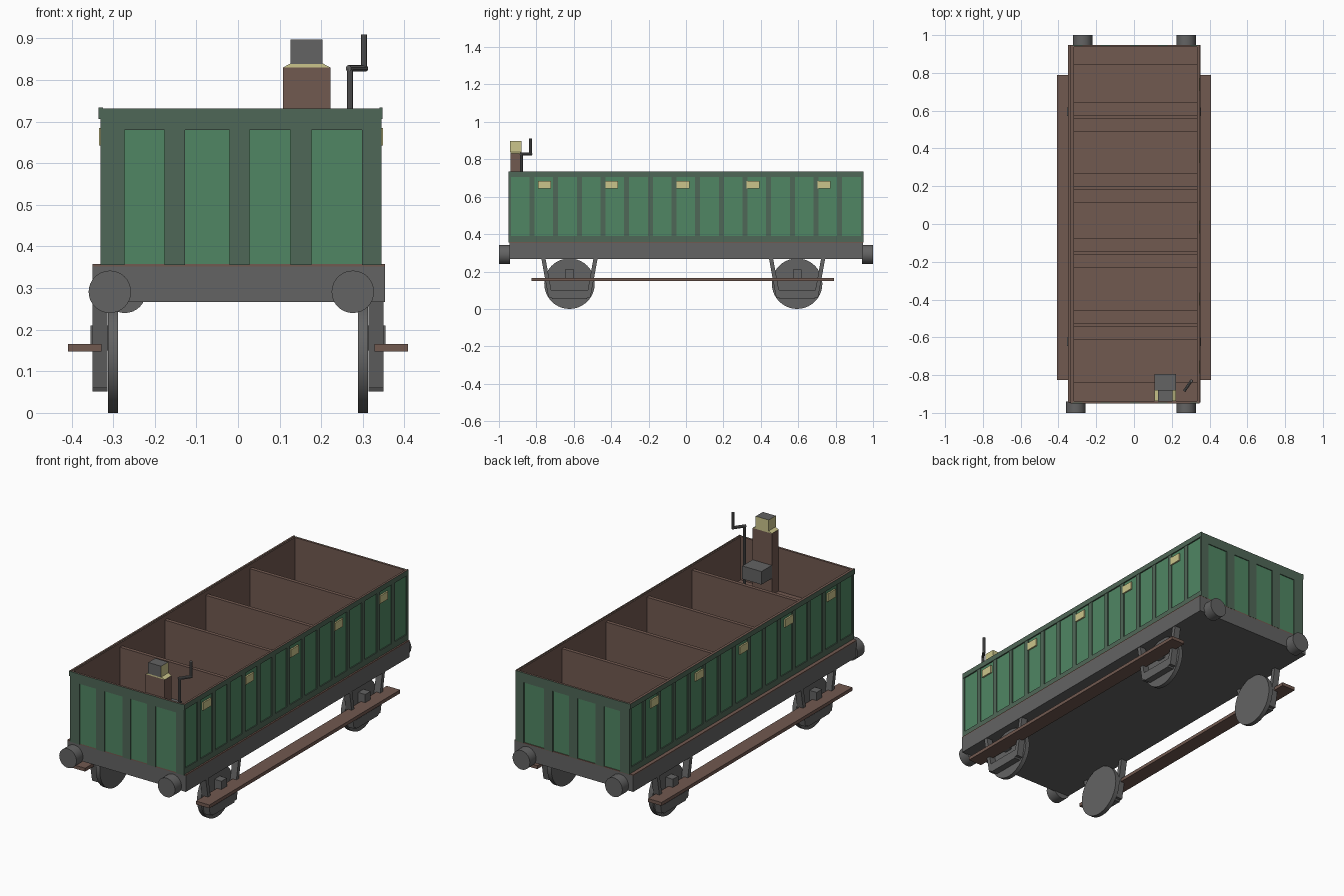
import bpy, bmesh
from mathutils import Vector, Matrix
from math import pi

cube = bpy.data.objects.get("Cube")
if cube:
    bpy.data.objects.remove(cube, do_unlink=True)


def material(name, rgb):
    m = bpy.data.materials.new(name)
    m.use_nodes = True
    m.diffuse_color = (*rgb, 1)
    m.node_tree.nodes["Principled BSDF"].inputs["Base Color"].default_value = (*rgb, 1)
    return m


GREEN = material("panel green", (0.08, 0.24, 0.125))
TRIM = material("trim green", (0.078, 0.135, 0.095))
BROWN = material("wood brown", (0.165, 0.10, 0.08))
GRAY = material("iron gray", (0.125, 0.125, 0.125))
CREAM = material("pale yellow", (0.60, 0.56, 0.26))


def finish(name, bm, mats, rule=None):
    bmesh.ops.recalc_face_normals(bm, faces=bm.faces[:])
    bm.normal_update()
    if rule:
        for f in bm.faces:
            f.material_index = rule(f.normal)
    mesh = bpy.data.meshes.new(name)
    bm.to_mesh(mesh)
    bm.free()
    for m in mats:
        mesh.materials.append(m)
    ob = bpy.data.objects.new(name, mesh)
    bpy.context.collection.objects.link(ob)
    return ob


def box(name, x, y, z, *mats, rule=None):
    """Box from (min, max) pairs."""
    bm = bmesh.new()
    bmesh.ops.create_cube(bm, size=1)
    for v in bm.verts:
        v.co = [r[0] if c < 0 else r[1] for c, r in zip(v.co, (x, y, z))]
    return finish(name, bm, mats, rule)


def prism(name, outline, x, mat):
    """Extrude a (y, z) outline between two x positions."""
    bm = bmesh.new()
    face = bm.faces.new([bm.verts.new((x[0], *p)) for p in outline])
    new = bmesh.ops.extrude_face_region(bm, geom=[face])["geom"]
    for v in new:
        if isinstance(v, bmesh.types.BMVert):
            v.co.x = x[1]
    return finish(name, bm, [mat])


def cylinder(name, centre, radius, length, axis, mat, sides=32):
    bm = bmesh.new()
    bmesh.ops.create_cone(bm, cap_ends=True, segments=sides, radius1=radius,
                          radius2=radius, depth=length)
    rot = Matrix.Rotation(pi / 2, 4, "Y" if axis == "x" else "X")
    bmesh.ops.transform(bm, matrix=Matrix.Translation(centre) @ rot, verts=bm.verts[:])
    ob = finish(name, bm, [mat])
    for p in ob.data.polygons:
        p.use_smooth = len(p.vertices) == 4
    return ob


# Main dimensions
X0, X1 = -0.33, 0.345
Y0, Y1 = -0.95, 0.948
Z0, Z1 = 0.355, 0.732
T = 0.005

# Underframe and floor
box("underframe", (-0.35, 0.353), (-0.945, 0.947), (0.267, 0.352), GRAY)
box("floor", (-0.35, 0.353), (-0.945, 0.947), (0.352, 0.358), BROWN)

# Walls: green outside, wood inside and on top
for side, x in ((-1, (X0 + T, X0 + 0.012)), (1, (X1 - 0.012, X1 - T))):
    box("side_wall", x, (Y0 + T, Y1 - T), (Z0, Z1), GREEN, BROWN,
        rule=lambda n, s=side: 0 if n.x * s > 0.5 else 1)
for side, y in ((-1, (Y0 + T, Y0 + 0.012)), (1, (Y1 - 0.012, Y1 - T))):
    box("end_wall", (X0 + T, X1 - T), y, (Z0, Z1), GREEN, BROWN,
        rule=lambda n, s=side: 0 if n.y * s > 0.5 else 1)

# Side battens, rails and compartment plates
PANELS = 15
pitch = (Y1 - Y0) / PANELS
for side, x in (("right", (X0, X0 + T)), ("left", (X1 - T, X1))):
    for i in range(PANELS + 1):
        y = Y0 + i * pitch
        box(side + "_batten", x, (max(Y0, y - 0.0135), min(Y1, y + 0.0135)),
            (Z0, Z1), TRIM)
    box(side + "_lower_rail", x, (Y0, Y1), (Z0, 0.39), TRIM)
    out = -0.005 if side == "right" else 0.002
    rail = (x[0] + min(out, 0), x[1] + max(out, 0))
    box(side + "_top_rail", rail, (Y0, Y1), (0.706, Z1 + 0.002), TRIM, BROWN,
        rule=lambda n: 1 if n.z > 0.5 else 0)
    face = X0 if side == "right" else X1
    for y in (-0.757, -0.397, -0.016, 0.358, 0.738):
        box(side + "_plate", (face - 0.004, face + 0.004), (y - 0.034, y + 0.034),
            (0.643, 0.685), CREAM)

# End battens and rails
for end, y in (("front", (Y0, Y0 + T)), ("back", (Y1 - T, Y1))):
    for x in ((X0, -0.273), (-0.177, -0.127), (-0.02, 0.028), (0.126, 0.177), (0.298, X1)):
        box(end + "_batten", x, y, (Z0, Z1), TRIM)
    box(end + "_top_rail", (X0, X1), y, (0.68, Z1), TRIM, BROWN,
        rule=lambda n: 1 if n.z > 0.5 else 0)

# Partitions and benches
inside = (-0.323, 0.335)
for y in (-0.535, -0.155, 0.192, 0.565):
    box("partition", inside, (y - 0.01, y + 0.01), (0.358, 0.71), BROWN)
    box("double_bench", inside, (y - 0.077, y + 0.077), (0.48, 0.5), BROWN)
for y in ((-0.938, -0.84), (0.845, 0.936)):
    box("end_bench", inside, y, (0.48, 0.5), BROWN)

# Buffers
for x, y in ((-0.308, -0.97), (0.276, -0.97), (-0.272, 0.97), (0.276, 0.97)):
    cylinder("buffer", (x, y, 0.291), 0.051, 0.06, "y", GRAY)

# Running gear
for y in (-0.623, 0.594):
    for s in (-1, 1):
        cylinder("wheel", (s * 0.3, y, 0.135), 0.135, 0.024, "x", GRAY, 40)
        guard = sorted((s * 0.314, s * 0.35))
        for d in (-1, 1):
            prism("guard_strut", [(y + d * a, z) for a, z in
                                  ((0.15, 0.268), (0.128, 0.268), (0.09, 0.06), (0.112, 0.06))],
                  guard, GRAY)
        prism("guard_tie", [(y - 0.115, 0.1), (y + 0.115, 0.1),
                            (y + 0.092, 0.052), (y - 0.092, 0.052)], guard, GRAY)
        box("axle_box", sorted((s * 0.31, s * 0.354)), (y - 0.023, y + 0.023),
            (0.15, 0.21), GRAY)

# Footboards
for s in (-1, 1):
    box("footboard", sorted((s * 0.328, s * 0.408)), (-0.825, 0.79), (0.148, 0.166), BROWN)

# Brake seat with lamp on its back
box("brake_seat", (0.108, 0.222), (-0.88, -0.793), (0.59, 0.66), GRAY)
box("seat_back", (0.108, 0.222), (-0.938, -0.88), (0.5, 0.83), BROWN)
collar = box("lamp_collar", (0.108, 0.222), (-0.938, -0.88), (0.83, 0.84), CREAM)
for v in collar.data.vertices:
    if v.co.z > 0.835:
        v.co.x = 0.165 + (v.co.x - 0.165) * 0.68
box("lamp", (0.126, 0.203), (-0.94, -0.88), (0.838, 0.898), CREAM, GRAY,
    rule=lambda n: 1 if n.z > 0.5 or n.y < -0.5 else 0)

# Brake crank
path = [Vector(p) for p in ((0.269, -0.88, 0.358), (0.269, -0.88, 0.828),
                            (0.303, -0.831, 0.828), (0.303, -0.831, 0.91))]
for a, b in zip(path, path[1:]):
    d = b - a
    bm = bmesh.new()
    bmesh.ops.create_cone(bm, cap_ends=True, segments=10, radius1=0.008, radius2=0.008,
                          depth=d.length + (0.012 if abs(d.z) < 0.01 else 0))
    rot = d.to_track_quat("Z", "Y").to_matrix().to_4x4()
    bmesh.ops.transform(bm, matrix=Matrix.Translation((a + b) / 2) @ rot, verts=bm.verts[:])
    finish("brake_crank", bm, [GRAY])
